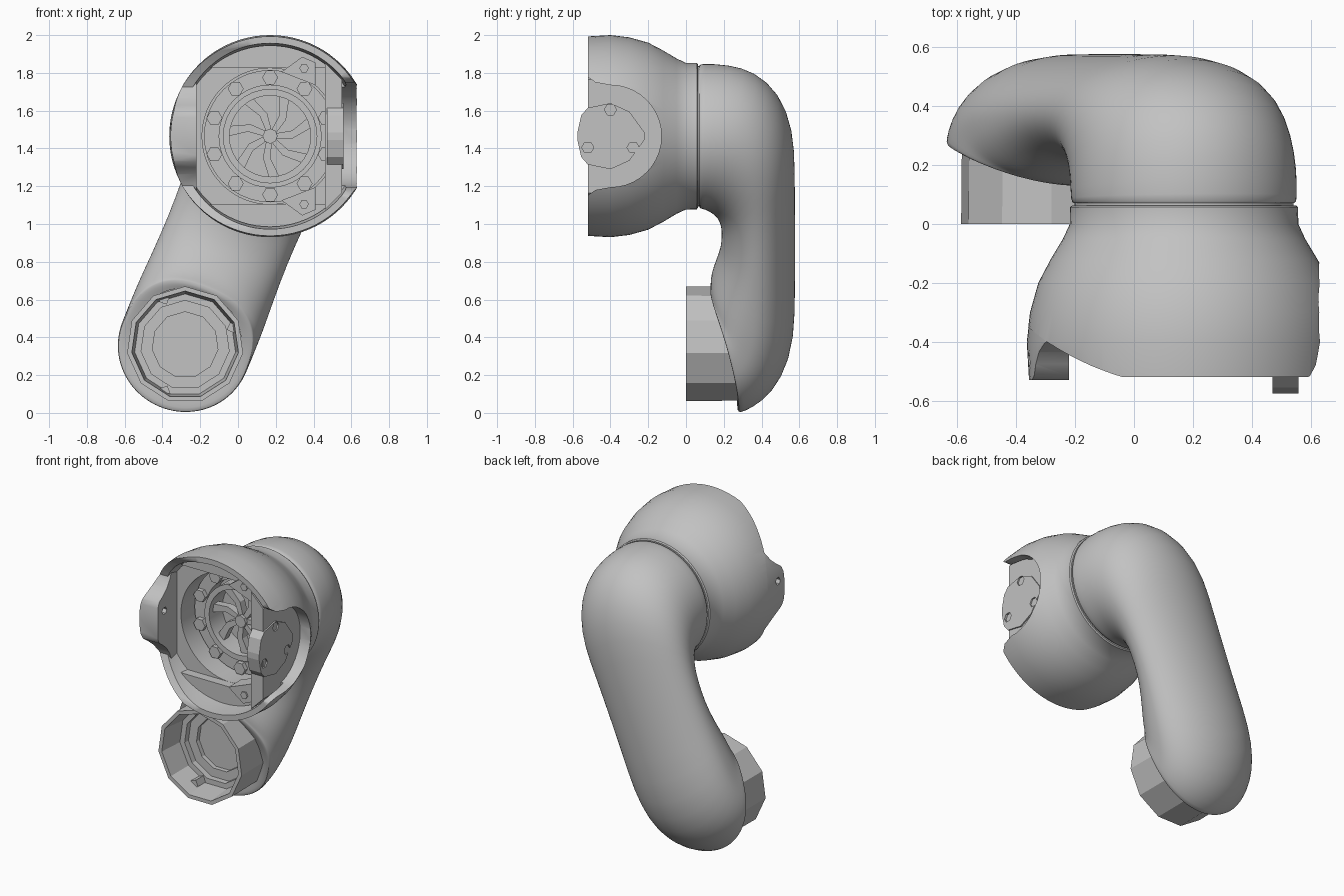
import bpy, bmesh
from math import sin, cos, pi, sqrt, copysign
from mathutils import Vector

cube = bpy.data.objects.get("Cube")
if cube:
    bpy.data.objects.remove(cube)

grey = bpy.data.materials.new("plain grey")
grey.use_nodes = True
COLOR = (0.54, 0.54, 0.54, 1)
grey.diffuse_color = COLOR
grey.node_tree.nodes["Principled BSDF"].inputs["Base Color"].default_value = COLOR

UX, UZ = 0.17, 1.465      # upper joint axis
LX, LZ = -0.28, 0.36      # lower joint axis


def finish(name, bm, smooth=None):
    bmesh.ops.remove_doubles(bm, verts=bm.verts, dist=1e-5)
    bmesh.ops.recalc_face_normals(bm, faces=bm.faces)
    me = bpy.data.meshes.new(name)
    bm.to_mesh(me)
    bm.free()
    me.materials.append(grey)
    ob = bpy.data.objects.new(name, me)
    bpy.context.scene.collection.objects.link(ob)
    if smooth:
        shade(ob, smooth)
    return ob


def shade(ob, angle=0.6):
    bpy.ops.object.select_all(action='DESELECT')
    ob.select_set(True)
    bpy.context.view_layer.objects.active = ob
    bpy.ops.object.shade_smooth_by_angle(angle=angle)


def skin(bm, rings):
    """Join successive closed rings of points with quads."""
    rows = [[bm.verts.new(p) for p in ring] for ring in rings]
    n = len(rows[0])
    for a, b in zip(rows, rows[1:]):
        for i in range(n):
            j = (i + 1) % n
            bm.faces.new((a[i], a[j], b[j], b[i]))


def lathe(name, profile, cx, cz, n, smooth=None, turn=0.0):
    """Spin (radius, y) points about an axis along y."""
    bm = bmesh.new()
    angles = [turn + 2 * pi * i / n for i in range(n)]
    skin(bm, [[(cx + r * cos(a), y, cz + r * sin(a)) for a in angles] for r, y in profile])
    bmesh.ops.dissolve_degenerate(bm, dist=1e-6, edges=bm.edges)
    return finish(name, bm, smooth)


def tube(r_in, r_out, y0, y1):
    return [(r_out, y0), (r_out, y1), (r_in, y1), (r_in, y0), (r_out, y0)]


def rod(r, y0, y1):
    return [(0, y0), (r, y0), (r, y1), (0, y1)]


def prism(name, outline, axis, a, b):
    """Extrude an outline: (x, z) along y, or (y, z) along x."""
    bm = bmesh.new()
    put = (lambda p, t: (t, p[0], p[1])) if axis == 'x' else (lambda p, t: (p[0], t, p[1]))
    ends = [[bm.verts.new(put(p, t)) for p in outline] for t in (a, b)]
    for e in ends:
        bm.faces.new(e)
    n = len(outline)
    for i in range(n):
        j = (i + 1) % n
        bm.faces.new((ends[0][i], ends[0][j], ends[1][j], ends[1][i]))
    return finish(name, bm)


def mirrored(half):
    """Close a (horizontal, height) half outline about the upper axis."""
    return [(h, UZ + v) for h, v in half] + [(h, UZ - v) for h, v in reversed(half)]


def oval(cy, cz, r, n, turn=0.0):
    return [(cy + r * cos(turn + 2 * pi * i / n), cz + r * sin(turn + 2 * pi * i / n)) for i in range(n)]


def combine(ob, cutter, operation='DIFFERENCE'):
    mod = ob.modifiers.new("cut", 'BOOLEAN')
    mod.operation, mod.solver, mod.object = operation, 'EXACT', cutter
    bpy.context.view_layer.update()
    done = bpy.data.meshes.new_from_object(ob.evaluated_get(bpy.context.evaluated_depsgraph_get()))
    ob.modifiers.clear()
    ob.data = done
    bpy.data.objects.remove(cutter)


# Curved link: each ring is an oval across an outer and an inner point;
# bow moves the sides of the ring back, for the curved lip, and full
# below 1 squares up its inner half
D = Vector((LX - UX, 0, LZ - UZ)).normalized()
W = Vector((-D.z, 0, D.x))
rings = []
for s0, y0, s1, y1, half, bow, full in (
        (-.36, .07, .36, .07, .36, 0, 1), (-.378, .07, .378, .07, .378, 0, 1),
        (-.385, .08, .385, .078, .385, 0, 1), (-.38, .23, .39, .1, .385, 0, 1),
        (-.34, .37, .41, .13, .38, 0, 1), (-.22, .5, .44, .165, .375, 0, 1),
        (-.02, .57, .5, .187, .36, 0, 1), (.2, .577, .57, .19, .345, 0, 1),
        (.55, .577, .65, .185, .34, 0, 1), (.85, .577, .73, .158, .345, 0, .95),
        (1.15, .577, .8, .135, .355, 0, .88), (1.36, .515, .84, .13, .355, .01, .82),
        (1.49, .41, .86, .13, .355, .03, .8), (1.55, .3, .865, .128, .355, .045, .8),
        (1.55, .275, .87, .128, .352, .048, .8), (1.53, .27, .885, .128, .333, .048, .82),
        (1.48, .27, .9, .14, .29, .045, .9)):
    outer = Vector((UX, y0, UZ)) + s0 * D
    inner = Vector((UX, y1, UZ)) + s1 * D
    mid, arm = (outer + inner) / 2, (outer - inner) / 2
    ring = []
    for i in range(48):
        c, s = cos(2 * pi * i / 48), sin(2 * pi * i / 48)
        if c < 0:
            c, s = -abs(c) ** full, copysign(abs(s) ** full, s)
        ring.append(mid + arm * c + W * half * s + Vector((0, bow * s * s, 0)))
    rings.append(ring)
bm = bmesh.new()
skin(bm, rings)
link = finish("curved_link", bm, 0.7)
link.modifiers.new("smooth", 'SUBSURF').levels = 1
link.modifiers["smooth"].render_levels = 1
lathe("neck", rod(.372, .03, .1), UX, UZ, 48, 0.6)

# Joint housing shell
side = [(.388, 0), (.411, -.05), (.453, -.12), (.495, -.2), (.523, -.3), (.535, -.4), (.528, -.52)]
housing = lathe("joint_housing", [(0, .063), (.38, .063), (.387, .057)] + side + [
    (.492, -.52), (.485, -.4), (.475, -.33), (.36, -.33), (.36, -.1), (0, -.1)], UX, UZ, 80)
# Side pocket opening to the front, and a dip in the opposite rim
arc = [(-.4 + .27 * cos(t * pi / 20), .27 * sin(t * pi / 20)) for t in range(11)]
pocket = mirrored(arc[1:] + [(-.48, .285), (-.515, .31), (-.54, .35), (-.7, .36)])
combine(housing, prism("pocket_cutter", pocket, 'x', .55, 1))
combine(housing, prism("trim_cutter", oval(-.3, UZ, .6, 4, pi / 4), 'x', .632, 1))
dip = [(-.53 + .18 * (1 - t * t / 100), .5 * t / 10) for t in range(1, 11)]
combine(housing, prism("dip_cutter", mirrored(dip + [(-.7, .5)]), 'x', -.6, UX))
shade(housing)

# Bell-shaped tab on the dipped side, rounded to follow the housing
bell = [(-.53, .1), (-.517, .135), (-.475, .165), (-.435, .2), (-.405, .245), (-.39, .285), (-.31, .285)]
tab = prism("side_tab", mirrored(bell), 'x', -.4, -.22)
body = lathe("tab_cutter", [(0, 0)] + [(r - .001, y) for r, y in side] + [(.528, -.7), (0, -.7)], UX, UZ, 80)
combine(tab, body, 'INTERSECT')
combine(tab, prism("hole_cutter", oval(-.46, UZ + .06, .025, 6), 'x', -.5, 0))
shade(tab)


# Flat walls inside the housing
def chord(r, cut):
    h = sqrt(r * r - cut * cut)
    pts = [(r * cos(pi * i / 40), r * sin(pi * i / 40)) for i in range(-20, 21)]
    return [(cut, -h)] + [p for p in pts if p[0] > cut + .001] + [(cut, h)]


prism("left_inner_wall", [(UX - a, UZ + b) for a, b in chord(.48, .39)], 'y', -.38, -.3)
prism("top_ledge", [(UX + b, UZ + a) for a, b in chord(.48, .36)], 'y', -.39, -.3)
prism("bottom_ledge", [(UX + b, UZ - a) for a, b in chord(.48, .36)], 'y', -.39, -.3)
prism("right_inner_wall", mirrored([(.46, .39), (.55, .3)]), 'y', -.52, -.3)
prism("pocket_floor", mirrored([(-.4, .28), (-.3, .27), (-.2, .22), (-.12, .12)]), 'x', .535, .55)

# Mounting plate with three holes in the pocket
plate = prism("mounting_plate", mirrored([(-.575, .02), (-.555, .11), (-.52, .15), (-.4, .175), (-.3, .13),
                                          (-.22, .02)]), 'x', .47, .559)
for y, z in ((-.4, .14), (-.52, -.06), (-.28, -.06)):
    combine(plate, prism("hole_cutter", oval(y, UZ + z, .032, 6), 'x', .545, .7))

# Lugs on the inner wall
for i, side_sign in enumerate((1, -1)):
    lug = [(UX + .06, UZ + side_sign * .34), (UX + .24, UZ + side_sign * .27),
           (UX + .24, UZ + side_sign * .39), (UX + .17, UZ + side_sign * .42)]
    prism(f"lug_{i}", lug, 'y', -.43, -.3)
    lathe(f"lug_screw_{i}", rod(.025, -.44, -.4), UX + .18, UZ + side_sign * .36, 6)

# Bearing with screws, spokes and hub
lathe("bearing_outer_ring", tube(.27, .35, -.2, -.09), UX, UZ, 40, 0.6)
lathe("bearing_inner_ring", tube(.215, .25, -.24, -.09), UX, UZ, 32, 0.6)
for i in range(10):
    a = 2 * pi * (i + .5) / 10
    lathe(f"bearing_screw_{i}", rod(.042, -.23, -.15), UX + .31 * cos(a), UZ + .31 * sin(a), 6)


def polar(r, a):
    return (UX + r * cos(a), UZ + r * sin(a))


for i in range(7):
    a = 2 * pi * i / 7
    blade = [polar(.03, a - .5), polar(.12, a - .1), polar(.22, a + .2),
             polar(.22, a + .45), polar(.12, a + .25), polar(.03, a + .5)]
    prism(f"spoke_{i}", blade, 'y', -.2, -.15)
lathe("hub", rod(.04, -.22, -.09), UX, UZ, 8)

# Lower faceted socket with stepped floor
lathe("lower_socket", [(0, .32), (.307, .32), (.31, 0), (.285, 0), (.27, .17), (.235, .17),
                       (.235, .21), (.175, .21), (.175, .24), (0, .24)], LX, LZ, 11, turn=pi / 2)
for i, a in enumerate((.35, 2.0, 4.3)):
    lathe(f"socket_key_{i}", rod(.03, .09, .2), LX + .265 * cos(a), LZ + .265 * sin(a), 4, turn=a)
